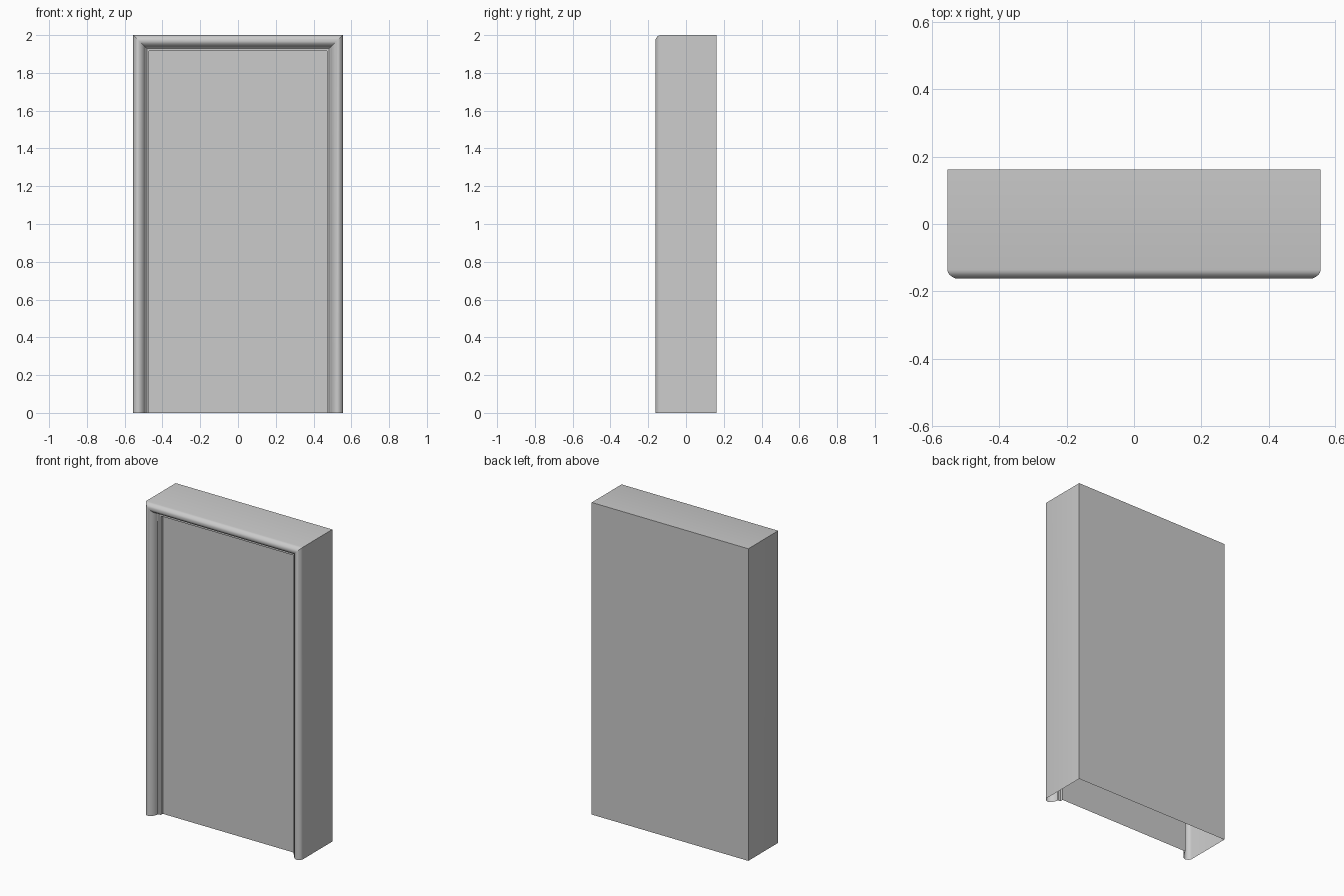
import bpy
import math

if "Cube" in bpy.data.objects:
    bpy.data.objects.remove(bpy.data.objects["Cube"])

HALF_W, HEIGHT, BACK = 0.555, 2.0, 0.162
INSET, PANEL_Y = 0.085, -0.09


def add_mesh(name, verts, faces):
    mesh = bpy.data.meshes.new(name)
    mesh.from_pydata(verts, [], faces)
    obj = bpy.data.objects.new(name, mesh)
    bpy.context.collection.objects.link(obj)
    return obj


def arch(inset, y):
    """Up the left side, across the top and down the right side."""
    x, z = HALF_W - inset, HEIGHT - inset
    return [(-x, y, 0), (-x, y, z), (x, y, z), (x, y, 0)]


# Moulding cross-section: (inset from outer edge, y), outside to doorway
profile = [(0, BACK), (0, -0.136), (0.002, -0.144), (0.006, -0.15),
           (0.014, -0.157), (0.024, -0.162), (0.034, -0.161),
           (0.045, -0.155), (0.055, -0.145), (0.062, -0.132),
           (0.066, -0.116), (0.072, -0.111), (INSET, -0.11),
           (INSET, PANEL_Y)]

# Mitred frame, swept around the doorway and open at the bottom
verts = [v for d, y in profile for v in arch(d, y)]
faces = [(4 * i + j, 4 * i + j + 1, 4 * i + j + 5, 4 * i + j + 4)
         for i in range(len(profile) - 1) for j in range(3)]
frame = add_mesh("door_frame", verts, faces)
bpy.context.view_layer.objects.active = frame
frame.select_set(True)
bpy.ops.object.shade_smooth_by_angle(angle=math.radians(35))

# Recessed door leaf and flat back
add_mesh("door_panel", arch(INSET, PANEL_Y), [(0, 3, 2, 1)])
add_mesh("back_panel", arch(0, BACK), [(0, 1, 2, 3)])

# Frame faces point outward
if frame.data.polygons[0].normal.x > 0:
    frame.data.flip_normals()
